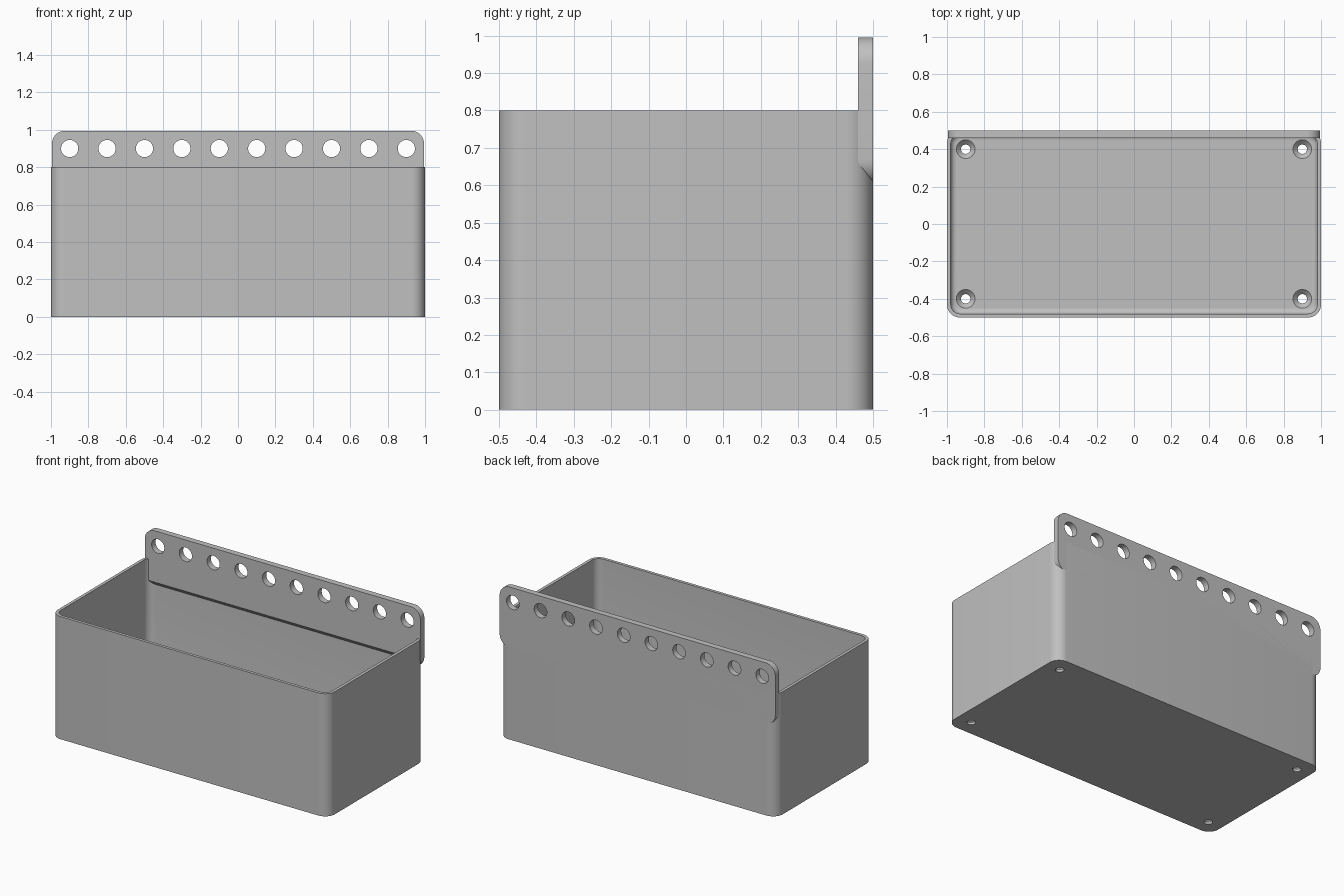
import bpy, bmesh
from math import sin, cos, pi, radians
from mathutils import Matrix, Vector

cube = bpy.data.objects.get("Cube")
if cube:
    bpy.data.objects.remove(cube, do_unlink=True)

grey = bpy.data.materials.new("grey plastic")
grey.use_nodes = True
grey.diffuse_color = (0.53, 0.53, 0.53, 1)
grey.node_tree.nodes["Principled BSDF"].inputs["Base Color"].default_value = grey.diffuse_color


def rounded_rect(hx, hy, r, steps=10):
    """Outline of a rounded rectangle, counter-clockwise."""
    points = []
    for k, (sx, sy) in enumerate([(1, 1), (-1, 1), (-1, -1), (1, -1)]):
        for i in range(steps + 1):
            a = (k + i / steps) * pi / 2
            points.append((sx * (hx - r) + r * cos(a), sy * (hy - r) + r * sin(a)))
    return points


def loft(bm, rings):
    """Skin a list of equal-length rings and cap both ends."""
    loops = [[bm.verts.new(p) for p in ring] for ring in rings]
    n = len(loops[0])
    for a, b in zip(loops, loops[1:]):
        for i in range(n):
            j = (i + 1) % n
            bm.faces.new((a[i], a[j], b[j], b[i]))
    bm.faces.new(loops[0][::-1])
    bm.faces.new(loops[-1])
    bmesh.ops.recalc_face_normals(bm, faces=bm.faces)


def finish(bm, name):
    mesh = bpy.data.meshes.new(name)
    bm.to_mesh(mesh)
    bm.free()
    mesh.materials.append(grey)
    obj = bpy.data.objects.new(name, mesh)
    bpy.context.collection.objects.link(obj)
    return obj


def cut(obj, bm):
    """Subtract the cutter mesh, then smooth the rounded surfaces."""
    cutter = finish(bm, obj.name + "_cutter")
    cutter.hide_render = True
    mod = obj.modifiers.new("holes", "BOOLEAN")
    mod.operation = "DIFFERENCE"
    mod.solver = "EXACT"
    mod.object = cutter
    bpy.ops.object.select_all(action="DESELECT")
    bpy.context.view_layer.objects.active = obj
    obj.select_set(True)
    bpy.ops.object.modifier_apply(modifier=mod.name)
    bpy.data.objects.remove(cutter, do_unlink=True)
    bpy.ops.object.shade_smooth_by_angle(angle=radians(30))


# Open tray: outer wall, rim, inner wall and a filleted floor
CORNER, WALL, FLOOR, FILLET, HEIGHT = 0.07, 0.02, 0.04, 0.03, 0.8
sections = [(0, 0), (0, HEIGHT), (WALL, HEIGHT)]
for i in range(7):
    a = i / 6 * pi / 2
    sections.append((WALL + FILLET * (1 - cos(a)), FLOOR + FILLET * (1 - sin(a))))
bm = bmesh.new()
loft(bm, [[(x, y, z) for x, y in rounded_rect(1 - d, 0.5 - d, CORNER - d)]
          for d, z in sections])
tray = finish(bm, "tray")

# Countersunk screw holes in the floor
bm = bmesh.new()
for sx in (-1, 1):
    for sy in (-1, 1):
        profile = [(0.025, -0.05), (0.025, 0.015), (0.05, FLOOR), (0.05, 0.06)]
        loft(bm, [[(sx * 0.9 + r * cos(k * pi / 16), sy * 0.4 + r * sin(k * pi / 16), z)
                   for k in range(32)] for r, z in profile])
cut(tray, bm)

# Hanging panel with rounded corners and a sloping underside
bm = bmesh.new()
low, high = 0.6, 0.995
outline = rounded_rect(0.995, (high - low) / 2, 0.07)
loft(bm, [[(x, y, z + (low + high) / 2) for x, z in outline] for y in (0.46, 0.5)])
result = bmesh.ops.bisect_plane(
    bm, geom=bm.verts[:] + bm.edges[:] + bm.faces[:], plane_co=(0, 0.5, 0.61),
    plane_no=Vector((0, -0.05, -0.04)).normalized(), clear_outer=True)
rim = [e for e in result["geom_cut"] if isinstance(e, bmesh.types.BMEdge)]
bmesh.ops.holes_fill(bm, edges=rim, sides=0)
bmesh.ops.recalc_face_normals(bm, faces=bm.faces)
panel = finish(bm, "hanging_panel")

# Row of round holes through the panel
bm = bmesh.new()
for i in range(10):
    place = Matrix.Translation((-0.9 + 0.2 * i, 0.48, 0.9)) @ Matrix.Rotation(pi / 2, 4, "X")
    bmesh.ops.create_cone(bm, cap_ends=True, segments=32, radius1=0.046, radius2=0.046,
                          depth=0.2, matrix=place)
cut(panel, bm)
